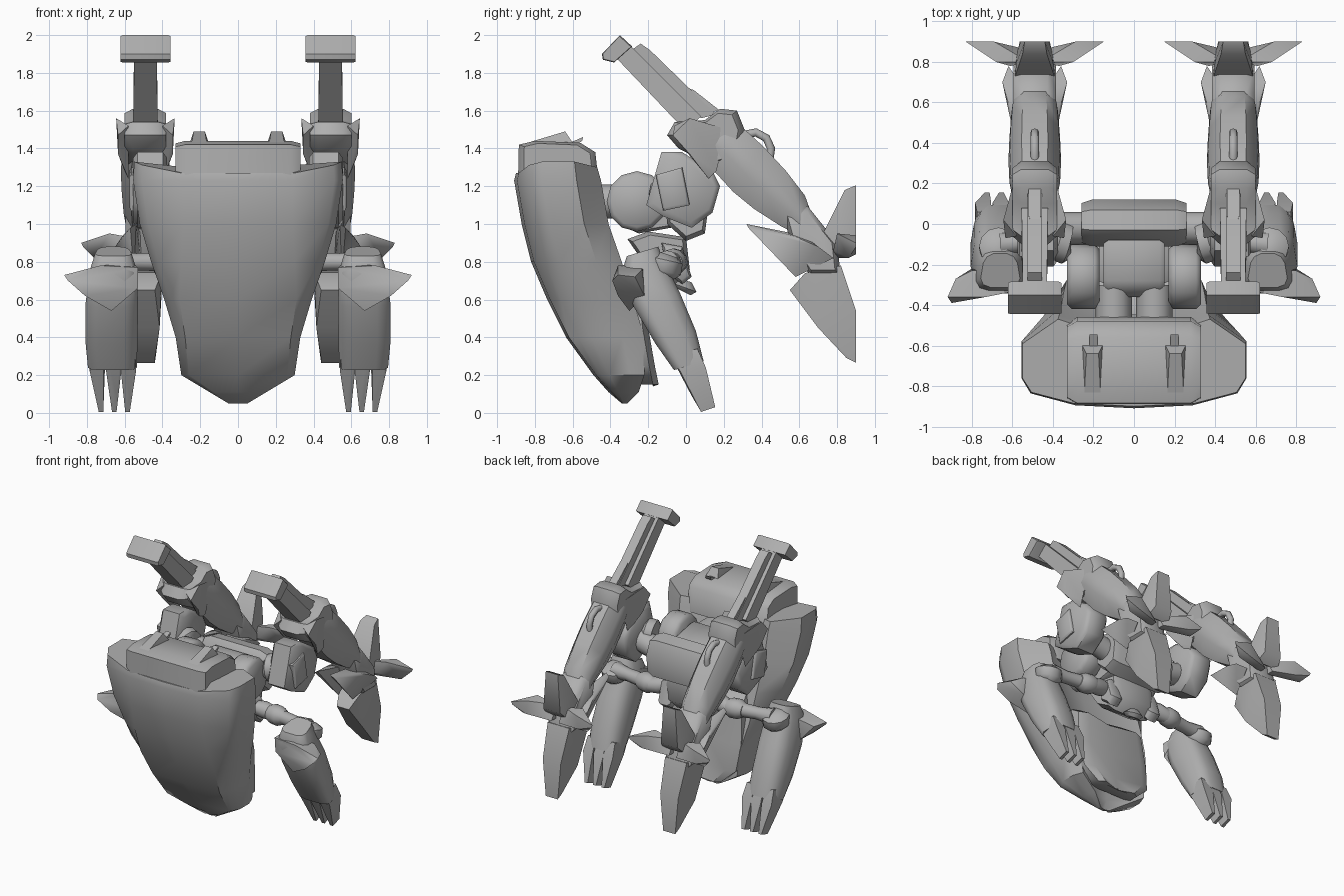
import bpy, bmesh, math
from mathutils import Vector

grey = bpy.data.materials.new("grey metal")
grey.diffuse_color = (0.43, 0.43, 0.43, 1)


def finish(name, bm, mirror, angle=48):
    bmesh.ops.recalc_face_normals(bm, faces=bm.faces)
    me = bpy.data.meshes.new(name)
    bm.to_mesh(me)
    bm.free()
    me.shade_smooth()
    me.set_sharp_from_angle(angle=math.radians(angle))
    me.materials.append(grey)
    ob = bpy.data.objects.new(name, me)
    bpy.context.collection.objects.link(ob)
    if mirror:
        m = ob.modifiers.new("mirror", 'MIRROR')
        m.use_mirror_merge = False
    return ob


def loft(name, rings, mirror=True, angle=48):
    bm = bmesh.new()
    vs = [[bm.verts.new(p) for p in r] for r in rings]
    n = len(vs[0])
    for a, b in zip(vs, vs[1:]):
        for i in range(n):
            j = (i + 1) % n
            bm.faces.new((a[i], a[j], b[j], b[i]))
    bm.faces.new(vs[0])
    bm.faces.new(vs[-1])
    return finish(name, bm, mirror, angle)


def hull(name, pts, mirror=True):
    bm = bmesh.new()
    for p in pts:
        bm.verts.new(p)
    bmesh.ops.convex_hull(bm, input=bm.verts)
    bmesh.ops.delete(bm, geom=[v for v in bm.verts if not v.link_faces], context='VERTS')
    return finish(name, bm, mirror)


def prism(name, prof, x, hw, shrink=0.8, flat=0.6, mirror=True):
    """side (y, z) profile extruded along x with chamfered flanks"""
    cy = sum(p[0] for p in prof) / len(prof)
    cz = sum(p[1] for p in prof) / len(prof)
    rings = [[(x + hw * t, cy + (y - cy) * s, cz + (z - cz) * s) for y, z in prof]
             for t, s in ((-1, shrink), (-flat, 1), (flat, 1), (1, shrink))]
    return loft(name, rings, mirror)


def tube(name, path, radii, sides=12, mirror=True):
    path = [Vector(p) for p in path]
    rings = []
    for i, p in enumerate(path):
        d = (path[min(i + 1, len(path) - 1)] - path[max(i - 1, 0)]).normalized()
        u = d.cross(Vector((1, 0, 0)) if abs(d.x) < 0.7 else Vector((0, 0, 1))).normalized()
        v = d.cross(u)
        rings.append([p + (u * math.cos(a) + v * math.sin(a)) * radii[i]
                      for a in (2 * math.pi * k / sides for k in range(sides))])
    return loft(name, rings, mirror)


# ---- front shell: tapering hull with hollowed back
def shell_ring(z, yf, yb, c, w, lift=0.0):
    d = yb - yf
    half = [(c, yf + 0.015, z), (w * 0.92, yf + d * 0.16, z + lift * 0.7), (w, yf + d * 0.32, z + lift),
            (w, yf + d * 0.72, z + lift), (c + (w - c) * 0.3, yb, z + lift * 0.5)]
    return ([(0, yf, z)] + half + [(0, yb - d * 0.28, z)]
            + [(-x, y, zz) for x, y, zz in reversed(half)])


loft("front_shell", [
    shell_ring(0.05, -0.34, -0.31, 0.03, 0.05), shell_ring(0.11, -0.41, -0.25, 0.13, 0.15),
    shell_ring(0.20, -0.49, -0.22, 0.26, 0.30), shell_ring(0.40, -0.635, -0.22, 0.28, 0.33),
    shell_ring(0.60, -0.735, -0.28, 0.31, 0.39), shell_ring(0.80, -0.82, -0.34, 0.30, 0.46),
    shell_ring(1.00, -0.87, -0.41, 0.29, 0.52), shell_ring(1.23, -0.91, -0.45, 0.29, 0.555),
    shell_ring(1.27, -0.90, -0.47, 0.30, 0.55, 0.06)], mirror=False)
# collar cap above the shell
prism("shell_collar", [(-0.89, 1.2), (-0.885, 1.42), (-0.8, 1.44), (-0.56, 1.43), (-0.48, 1.38), (-0.46, 1.2)],
      0, 0.33, 0.86, 0.85, mirror=False)
hull("collar_fin", [(0.205 + s * w, y, z) for s in (-1, 1) for y, z, w in
                    ((-0.84, 1.43, 0.04), (-0.64, 1.49, 0.03), (-0.6, 1.43, 0.05), (-0.7, 1.38, 0.05))])
hull("collar_flap", [(x, y, z) for x in (0.18, 0.22) for y, z in
                     ((-0.64, 1.42), (-0.545, 1.46), (-0.55, 1.44), (-0.62, 1.39))])
# broad skirt closing the lower back of the shell
skirt = []
for z, yf, yb, w in ((0.8, -0.45, -0.38, 0.24), (0.7, -0.42, -0.23, 0.28), (0.45, -0.4, -0.2, 0.3),
                     (0.25, -0.36, -0.165, 0.28), (0.15, -0.26, -0.145, 0.17)):
    skirt.append([(-w, yf, z), (w, yf, z), (w, yb - 0.03, z), (w * 0.75, yb, z), (0, yb - 0.03, z - 0.01),
                  (-w * 0.75, yb, z), (-w, yb - 0.03, z)])
loft("rear_skirt", skirt, mirror=False)

# ---- pelvis
prism("pelvis_drum", [(-0.1, 1.0), (-0.11, 1.14), (-0.03, 1.23), (0.07, 1.21), (0.12, 1.1), (0.1, 0.95), (0.0, 0.91)],
      0, 0.26, 0.85, 0.8, mirror=False)
prism("pelvis_front_block", [(-0.36, 1.0), (-0.36, 1.17), (-0.28, 1.24), (-0.08, 1.2), (-0.08, 0.98), (-0.25, 0.95)],
      0, 0.15, 0.9, 0.85, mirror=False)
prism("pelvis_side_wheel", [(-0.26 + 0.16 * math.cos(a), 1.12 + 0.16 * math.sin(a))
                            for a in (math.pi * k / 6 for k in range(12))], 0.25, 0.08, 0.85, 0.7)
tube("shell_mount", [(0.1, -0.5, 1.12), (0.1, -0.3, 1.12)], [0.09, 0.09])
tube("hip_axle", [(0.2, -0.02, 1.08), (0.45, -0.02, 1.15)], [0.08, 0.08])
tube("hip_collar", [(0.31, -0.1, 1.16), (0.33, -0.1, 1.16), (0.38, -0.08, 1.17), (0.4, -0.08, 1.17)],
     [0.07, 0.1, 0.1, 0.07])
# lower torso pod
prism("belly_pod", [(-0.31, 0.92), (-0.2, 0.96), (0.0, 0.93), (0.02, 0.76), (-0.06, 0.68), (-0.2, 0.76)],
      0, 0.17, 0.85, 0.7, mirror=False)
tube("belly_disc", [(0, -0.02, 0.645), (0, -0.01, 0.665), (0, 0, 0.7)], [0.05, 0.07, 0.03], mirror=False)
prism("belly_clamp", [(-0.13, 0.9), (-0.02, 0.88), (0.03, 0.72), (-0.02, 0.68), (-0.1, 0.74)], 0.17, 0.05)

# ---- arms: jointed links, shoulder and claw
tube("arm_link", [(0.15, -0.09, 0.83), (0.26, -0.06, 0.81), (0.36, -0.05, 0.79)], [0.04, 0.06, 0.05])
tube("arm_knuckle", [(0.3, -0.06, 0.8), (0.34, -0.06, 0.8), (0.4, -0.07, 0.8), (0.44, -0.07, 0.8)],
     [0.05, 0.07, 0.07, 0.05])
tube("arm_rod", [(0.4, -0.07, 0.8), (0.54, -0.09, 0.8), (0.66, -0.1, 0.8)], [0.05, 0.045, 0.06])
tube("elbow_disc", [(0.67, -0.13, 0.72), (0.67, -0.12, 0.75), (0.67, -0.11, 0.81), (0.67, -0.1, 0.84)],
     [0.06, 0.095, 0.095, 0.05])


def sleeve(x, y, z, hx, hy, n=12):
    """rounded box ring, narrower towards the back"""
    pts = []
    for k in range(n):
        c, s = math.cos(2 * math.pi * (k + 0.5) / n), math.sin(2 * math.pi * (k + 0.5) / n)
        c, s = math.copysign(abs(c) ** 0.6, c), math.copysign(abs(s) ** 0.6, s)
        pts.append((x + hx * c * (0.88 - 0.14 * s), y + hy * s, z + 0.3 * hy * s))
    return pts


loft("forearm", [sleeve(0.66, -0.23, 0.855, 0.105, 0.085), sleeve(0.66, -0.23, 0.77, 0.135, 0.115),
                 sleeve(0.668, -0.155, 0.6, 0.15, 0.125), sleeve(0.67, -0.055, 0.4, 0.15, 0.11),
                 sleeve(0.665, 0.015, 0.25, 0.14, 0.08)], angle=50)
hull("shoulder_pad", [(0.53, -0.32, 0.77), (0.73, -0.36, 0.78), (0.84, -0.34, 0.745), (0.92, -0.36, 0.73),
                      (0.9, -0.39, 0.7), (0.81, -0.36, 0.62), (0.67, -0.3, 0.54), (0.53, -0.31, 0.66),
                      (0.55, -0.22, 0.79), (0.8, -0.23, 0.76), (0.8, -0.22, 0.62), (0.88, -0.27, 0.72)])
for x, tip in ((0.58, 0.585), (0.658, 0.655), (0.745, 0.725)):
    hull("claw_finger", [(x + s * w, y, z) for s in (-1, 1) for w, y, z in
                         ((0.035, -0.08, 0.3), (0.03, 0.06, 0.34), (0.04, 0.105, 0.24), (0.04, -0.03, 0.22))]
         + [(tip + s * 0.012, y, z) for s in (-1, 1) for y, z in ((0.03, 0.09), (0.08, 0.005), (0.155, 0.03))])

# ---- legs
X = 0.49
prism("thigh", [(-0.13, 1.38), (-0.02, 1.38), (0.14, 1.28), (0.18, 1.2), (0.14, 1.06), (0.03, 0.98), (-0.12, 1.04),
                (-0.21, 1.1)], 0.465, 0.09, 0.85, 0.75)
prism("thigh_panel", [(-0.16, 1.26), (-0.02, 1.3), (0.02, 1.1), (-0.12, 1.07)], 0.55, 0.025, 0.85)
prism("knee", [(-0.1, 1.47), (-0.06, 1.54), (0.1, 1.55), (0.18, 1.61), (0.27, 1.6), (0.31, 1.5), (0.28, 1.34),
               (0.16, 1.3), (-0.04, 1.4)], X, 0.11, 0.82)


def spindle(name, rows):
    """diamond-shouldered loft; each row gives top (y, z), bottom (y, z) and half width"""
    rings = []
    for yt, zt, yb, zb, w in rows:
        ring = [(0.5, 0), (0.95, 0.3), (1, 0.6), (0.6, 1)]
        right = [(X + w * a, yt + (yb - yt) * t, zt + (zb - zt) * t) for a, t in ring]
        left = [(X - w * a, yt + (yb - yt) * t, zt + (zb - zt) * t) for a, t in reversed(ring)]
        rings.append(right + left)
    loft(name, rings)


spindle("shin", [(0.16, 1.57, 0.03, 1.41, 0.1), (0.3, 1.51, 0.14, 1.29, 0.125), (0.41, 1.41, 0.25, 1.17, 0.13),
                 (0.53, 1.28, 0.36, 1.08, 0.125), (0.63, 1.15, 0.5, 0.99, 0.115), (0.68, 1.01, 0.6, 0.94, 0.1)])
prism("ankle", [(0.5, 1.1), (0.64, 1.1), (0.8, 0.9), (0.82, 0.72), (0.66, 0.72), (0.56, 0.88)], X, 0.105)
for s in (-1, 1):
    # winglets on the knee, the two sideways toes and the heel spurs
    hull("knee_winglet", [(X + s * a, y, z) for a, y, z in
                          ((0.09, -0.06, 1.52), (0.155, 0.02, 1.56), (0.145, -0.07, 1.47), (0.145, 0.02, 1.37),
                           (0.09, 0.12, 1.24), (0.1, 0.22, 1.5), (0.11, 0.16, 1.28))])
    hull("side_toe", [(X + s * a, y, z) for a, y, z in
                      ((0.03, 0.8, 0.92), (0.03, 0.8, 0.82), (0.12, 0.78, 0.86), (0.19, 0.8, 0.95),
                       (0.34, 0.9, 0.9), (0.33, 0.9, 0.88), (0.27, 0.86, 0.82), (0.2, 0.9, 0.94),
                       (0.03, 0.86, 0.82), (0.22, 0.9, 0.84))])
    hull("heel_spur", [(X + s * a, y, z) for a, y, z in
                       ((0.05, 0.32, 1.0), (0.08, 0.33, 0.98), (0.12, 0.56, 0.94), (0.06, 0.58, 0.72),
                        (0.16, 0.7, 0.88), (0.13, 0.78, 0.82), (0.02, 0.62, 0.94), (0.02, 0.6, 0.8))])


def block(name, prof):
    """convex piece on the leg centre line from (y, z, half width) points"""
    hull(name, [(X + s * w, y, z) for y, z, w in prof for s in (-1, 1)])


block("upper_toe", ((0.72, 0.94, 0.1), (0.84, 0.86, 0.09), (0.9, 0.92, 0.07), (0.8, 1.02, 0.09),
                    (0.84, 1.18, 0.06), (0.9, 1.205, 0.05)))
block("lower_toe", ((0.55, 0.65, 0.05), (0.63, 0.74, 0.085), (0.82, 0.78, 0.09), (0.9, 0.54, 0.075),
                    (0.9, 0.265, 0.05), (0.85, 0.29, 0.05), (0.7, 0.45, 0.075), (0.75, 0.62, 0.085)))

# barrel, muzzle block, blade and hose on top of each leg
block("barrel", ((-0.3, 1.95, 0.06), (-0.37, 1.88, 0.06), (0.0, 1.49, 0.065), (0.08, 1.57, 0.065)))
block("barrel_rail", ((-0.24, 1.955, 0.035), (-0.19, 1.92, 0.035), (0.16, 1.58, 0.035), (0.08, 1.56, 0.035),
                      (-0.29, 1.92, 0.035)))
prism("muzzle_block", [(-0.35, 2.0), (-0.285, 1.94), (-0.38, 1.855), (-0.44, 1.87), (-0.445, 1.9)], X, 0.133, 0.93, 0.9)
block("blade", ((0.0, 1.72, 0.015), (0.04, 1.71, 0.03), (0.18, 1.6, 0.03), (0.02, 1.58, 0.03)))
tube("hose", [(X, 0.3, 1.47), (X, 0.37, 1.485), (X, 0.425, 1.455), (X, 0.45, 1.4), (X, 0.44, 1.33)], [0.022] * 5, 8)
